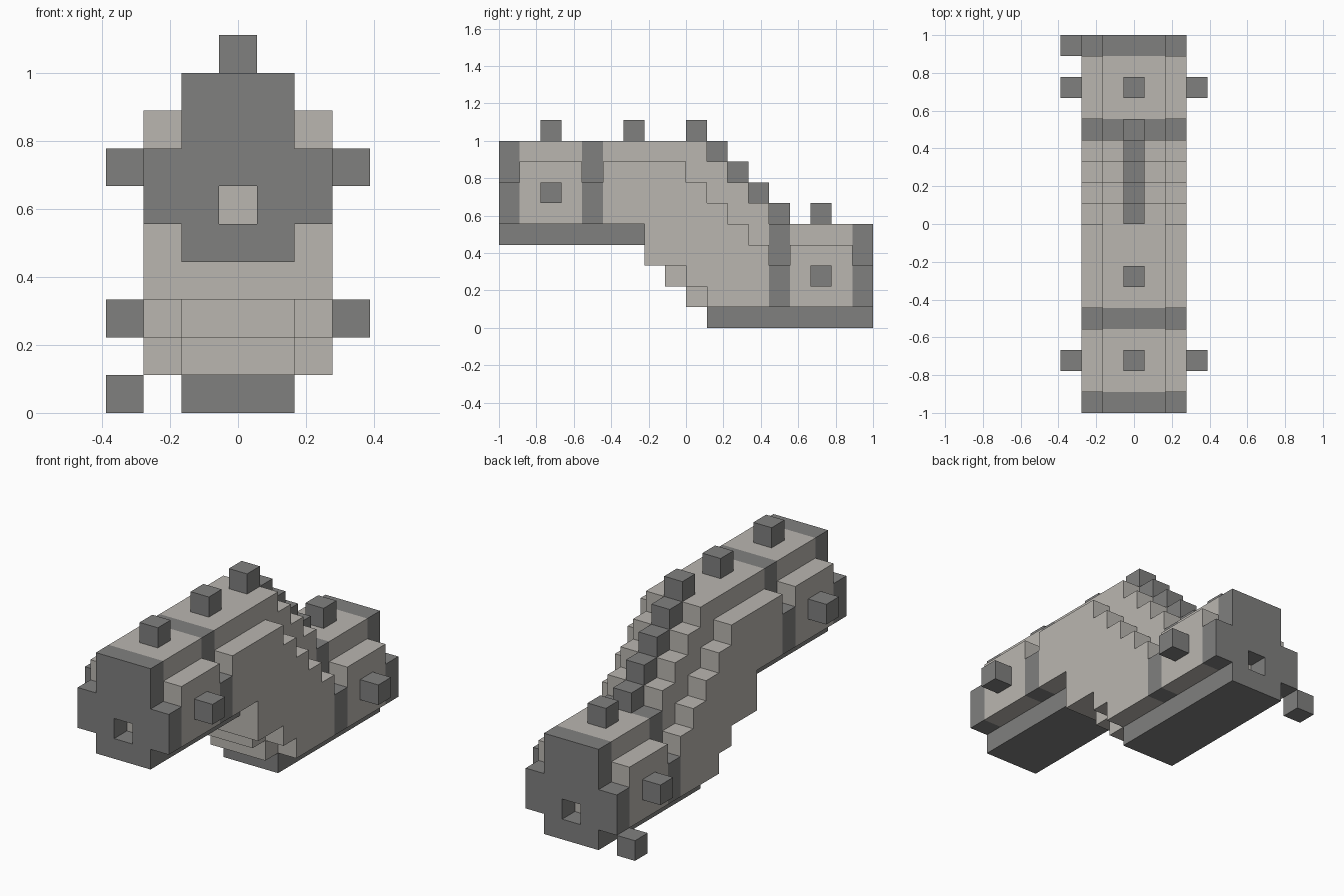
import bpy
import bmesh
from mathutils import Vector

U = 1 / 9  # edge length of one block
AXES = [Vector(a) for a in ((1, 0, 0), (0, 1, 0), (0, 0, 1))]

cube = bpy.data.objects.get("Cube")
if cube:
    bpy.data.objects.remove(cube, do_unlink=True)


def material(name, rgb):
    mat = bpy.data.materials.new(name)
    mat.use_nodes = True
    mat.diffuse_color = (*rgb, 1)
    mat.node_tree.nodes["Principled BSDF"].inputs["Base Color"].default_value = (*rgb, 1)
    return mat


light = material("pale warm grey", (0.49, 0.468, 0.434))
dark = material("dark grey", (0.216, 0.216, 0.212))

parts = {}  # name -> (blocks, material)


def box(half, y0, y1, z0, z1):
    """Blocks centred on x, reaching half blocks to each side."""
    return {(x, y, z) for x in range(-half, half + 1)
            for y in range(y0, y1) for z in range(z0, z1)}


def add(name, blocks, mat):
    parts[name] = (set(blocks), mat)


def ring(y, base):
    """One dark cross-section slice: tall core with lower shoulders."""
    return box(1, y, y + 1, base, base + 5) | box(2, y, y + 1, base + 1, base + 3)


def segment(y0, y1, base):
    """Pale body: core with shoulders one block in from top and bottom."""
    return box(1, y0, y1, base + 1, base + 5) | box(2, y0, y1, base + 1, base + 4)


# Straight bodies at both levels
add("upper_body", segment(-8, -5, 4), light)
add("lower_body", segment(5, 8, 0), light)

# Sloping middle body, stepping down one block per slice
slope = segment(-4, -2, 4)
for y in range(-2, 4):
    core_top = min(9, 9 - y)
    side_top = 8 if y < 0 else 7 - y
    core_bottom = max(1, 1 - y)
    side_bottom = 3 if y < 0 else max(1, 2 - y)
    slope |= box(1, y, y + 1, core_bottom, core_top)
    slope |= box(2, y, y + 1, side_bottom, side_top)
add("sloping_body", slope, light)

# Dark bands and end caps; the caps have a square opening
add("front_cap", ring(-9, 4) - {(0, -9, 5)}, dark)
add("upper_band", ring(-5, 4), dark)
add("lower_band", ring(4, 0), dark)
add("back_cap", ring(8, 0) - {(0, 8, 1)}, dark)

# Dark keels along the underside
add("upper_keel", box(1, -8, -5, 4, 5) | box(1, -4, -2, 4, 5), dark)
add("lower_keel", box(1, 1, 4, 0, 1) | box(1, 5, 8, 0, 1), dark)
parts["sloping_body"][0].difference_update(parts["upper_keel"][0])

# Studs along the top and on the flanks
add("upper_top_studs", {(0, -7, 9), (0, -3, 9)}, dark)
add("slope_studs", {(0, y, 9 - y) for y in range(5)}, dark)
add("lower_top_stud", {(0, 6, 5)}, dark)
for side, x in (("left", 3), ("right", -3)):
    add(side + "_upper_stud", {(x, -7, 6)}, dark)
    add(side + "_lower_stud", {(x, 6, 2)}, dark)
add("rear_corner_block", {(-3, 8, 0)}, dark)

occupied = set().union(*(blocks for blocks, mat in parts.values()))


def build(name, blocks, mat):
    """Skin the exposed sides of the blocks and merge flat areas."""
    bm = bmesh.new()
    for block in sorted(blocks):
        centre = Vector(block) + Vector((0, 0.5, 0.5))
        for i, axis in enumerate(AXES):
            s, t = AXES[(i + 1) % 3] / 2, AXES[(i + 2) % 3] / 2
            for sign in (1, -1):
                step = axis * sign
                if tuple(round(c) for c in Vector(block) + step) in occupied:
                    continue
                mid = centre + step / 2
                corners = [mid - s - t, mid + s - t, mid + s + t, mid - s + t]
                bm.faces.new([bm.verts.new(c * U) for c in corners[::sign]])
    bmesh.ops.remove_doubles(bm, verts=bm.verts[:], dist=0.001)
    bmesh.ops.dissolve_limit(bm, angle_limit=0.02, verts=bm.verts[:], edges=bm.edges[:])
    mesh = bpy.data.meshes.new(name)
    bm.to_mesh(mesh)
    bm.free()
    mesh.materials.append(mat)
    bpy.context.collection.objects.link(bpy.data.objects.new(name, mesh))


for name, (blocks, mat) in parts.items():
    build(name, blocks, mat)
